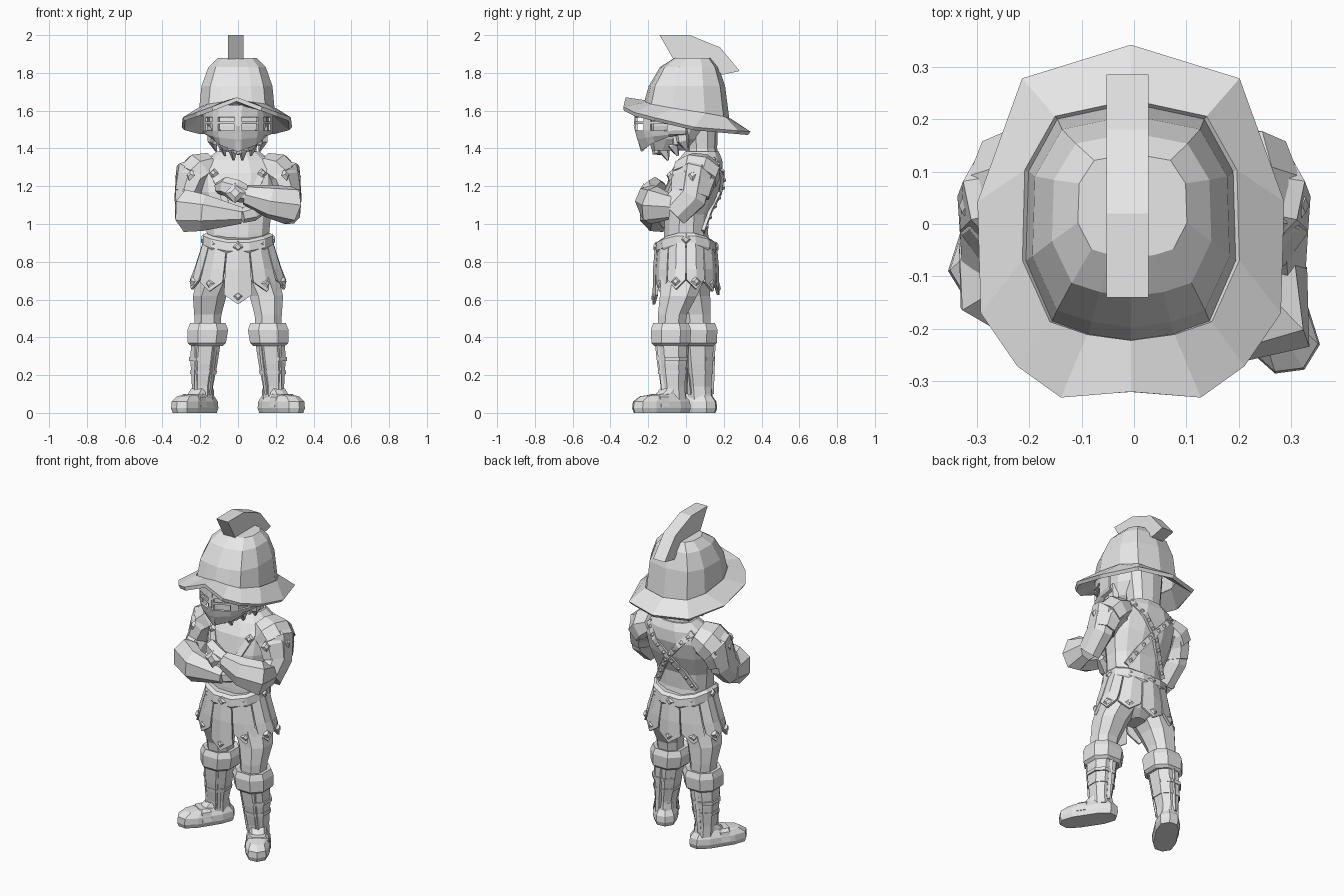
import bpy, bmesh, math
from mathutils import Vector, Matrix

old = bpy.data.objects.get("Cube")
if old:
    bpy.data.objects.remove(old)

grey = bpy.data.materials.new("plain grey")
grey.use_nodes = True
grey.diffuse_color = (0.8, 0.8, 0.8, 1)
grey.node_tree.nodes["Principled BSDF"].inputs["Base Color"].default_value = (0.8, 0.8, 0.8, 1)


def finish(name, bm, thick=0):
    bmesh.ops.recalc_face_normals(bm, faces=bm.faces)
    me = bpy.data.meshes.new(name)
    bm.to_mesh(me)
    bm.free()
    me.materials.append(grey)
    ob = bpy.data.objects.new(name, me)
    bpy.context.scene.collection.objects.link(ob)
    if thick:
        mod = ob.modifiers.new("thickness", 'SOLIDIFY')
        mod.thickness = thick
        mod.offset = 0
    return ob


def skin(name, rings, caps=(True, True), closed=True, thick=0, skip=lambda r, c: False):
    """Join point rings of equal length into one surface."""
    bm = bmesh.new()
    rows = [[bm.verts.new(p) for p in ring] for ring in rings]
    n = len(rows[0])
    for r in range(len(rows) - 1):
        for c in range(n if closed else n - 1):
            if not skip(r, c):
                d = (c + 1) % n
                bm.faces.new((rows[r][c], rows[r][d], rows[r + 1][d], rows[r + 1][c]))
    if caps[0]:
        bm.faces.new(rows[0])
    if caps[1]:
        bm.faces.new(rows[-1])
    return finish(name, bm, thick)


def loft(name, rows, n=10, power=0.85, sag=0, move=Matrix()):
    """Stacked rounded rings, each row being z, cx, cy, rx, ry; sag lowers front and back."""
    rings = []
    for z, cx, cy, rx, ry in rows:
        ring = []
        for i in range(n):
            a = math.tau * (i + 0.5) / n
            c, s = math.cos(a), math.sin(a)
            x = math.copysign(abs(c) ** power, c) * rx
            y = math.copysign(abs(s) ** power, s) * ry
            ring.append(move @ Vector((cx + x, cy + y, z - sag * s * s)))
        rings.append(ring)
    return skin(name, rings)


def limb(name, pts, radii, n=8, up=(0, 0, 1)):
    """Tube along a path, radii being (sideways, upward) pairs."""
    pts = [Vector(p) for p in pts]
    rings = []
    for i, p in enumerate(pts):
        t = (pts[min(i + 1, len(pts) - 1)] - pts[max(i - 1, 0)]).normalized()
        side = t.cross(Vector(up)).normalized()
        top = side.cross(t)
        a, b = radii[i]
        rings.append([p + side * a * math.cos(math.tau * (k + .5) / n)
                      + top * b * math.sin(math.tau * (k + .5) / n) for k in range(n)])
    return skin(name, rings)


def stud(name, at, normal, size=0.03, height=0.016):
    """Diamond shaped stud."""
    bm = bmesh.new()
    bmesh.ops.create_cone(bm, cap_ends=True, segments=4, radius1=size, radius2=size * .45, depth=height)
    turn = Vector(normal).to_track_quat('Z', 'Y').to_matrix().to_4x4()
    bm.transform(Matrix.Translation(at) @ turn)
    return finish(name, bm)


def mirrored(half):
    """Complete a back-to-front half outline, set slightly to the right."""
    whole = half + [(-x, y, z) for x, y, z in half[-2:0:-1]]
    return [(x - .006, y, z) for x, y, z in whole]


# Helmet: brim, dome and crest
brim_edge = mirrored([(0, .335, 1.48), (.203, .272, 1.485), (.285, .04, 1.505), (.28, -.17, 1.555),
                      (.212, -.27, 1.58), (.13, -.33, 1.61), (0, -.32, 1.66)])
base = mirrored([(0, .23, 1.55), (.14, .2, 1.56), (.195, .1, 1.58), (.2, -.07, 1.605),
                 (.15, -.185, 1.625), (.08, -.21, 1.635), (0, -.222, 1.645)])


def dome_ring(wide, deep, centre, z):
    return [(x * wide, centre + (y - .004) * deep, z) for x, y, _ in base]


skin("helmet_brim", [brim_edge, base], (False, False), thick=.022)
skin("helmet_dome", [base, dome_ring(.94, .895, .005, 1.73), dome_ring(.76, .69, .018, 1.83),
                     dome_ring(.52, .44, .035, 1.878)], (False, True))
crest = [(-.14, 2), (.02, 2), (.18, 1.935), (.285, 1.81), (.19, 1.79), (.13, 1.85), (-.06, 1.86)]
skin("helmet_crest", [[(x, y, z) for y, z in crest] for x in (-.052, .028)])

# Head, neck and beard
loft("head", [(1.39, 0, -.09, .08, .09), (1.45, 0, -.05, .13, .15), (1.52, 0, -.03, .155, .17),
              (1.63, 0, -.01, .16, .18)])
loft("neck", [(1.3, 0, .09, .12, .09), (1.4, 0, .085, .1, .08), (1.58, 0, .08, .12, .09)])
for i in range(11):
    x = (i - 5) * .027
    back = -.155 + abs(x) * .95
    rise = abs(x) * .45
    limb("beard_lock", [(x, back, 1.46 + rise), (x, back + .01, 1.38 + rise),
                        (x * .85, back + .035, 1.325 + rise + .045 * (i % 2))],
         [(.026, .04), (.026, .035), (.006, .006)], 5, (0, 1, 0))

# Face guard with barred eye openings
half_angles = [6, 34, 46, 68, 90]
angles = [math.radians(a) for a in [-a for a in half_angles[::-1]] + half_angles]


def guard_row(z, size, rise):
    return [(.18 * size * math.sin(a), -.265 * size * math.cos(a), z + rise * math.sin(a) ** 2)
            for a in angles]


skin("face_guard", [guard_row(1.63, .98, 0), guard_row(1.565, 1, 0), guard_row(1.543, 1, 0),
                    guard_row(1.53, 1, 0), guard_row(1.495, 1, 0), guard_row(1.45, .96, .03),
                    guard_row(1.39, .87, .09)],
     (False, False), False, .012, lambda r, c: r in (1, 3) and c in (1, 3, 5, 7))
limb("guard_ridge", [(0, -.262, 1.62), (0, -.27, 1.52), (0, -.232, 1.385)], [(.014, .01)] * 3, 4, (0, -1, 0))

# Torso and belt
loft("torso", [(.84, 0, .01, .17, .13), (.95, 0, .0, .17, .12), (1.05, 0, .005, .18, .12),
               (1.17, 0, .03, .21, .145), (1.27, 0, .055, .215, .145), (1.34, 0, .075, .175, .12),
               (1.385, 0, .085, .115, .09)], 12)
loft("belt", [(.88, 0, 0, .185, .155), (.895, 0, 0, .192, .165), (.94, 0, 0, .19, .16),
              (.955, 0, 0, .175, .14)], 12, sag=.04)
for k in range(8):
    a = math.tau * k / 8
    n = Vector((math.cos(a), math.sin(a), 0))
    stud("belt_stud", (n.x * .188, n.y * .163, .918 - .04 * n.y ** 2), n, .032)

# Studded shoulder straps crossing on the back and reaching over the chest
for s in (-1, 1):
    path = [Vector(p) for p in ((s * .15, .145, 1.34), (s * .08, .195, 1.26), (0, .182, 1.17),
                                (-s * .07, .13, 1.07), (-s * .13, .09, .96))]
    limb("back_strap", path, [(.024, .012)] * 5, 4, (0, 1, 0))
    for a, b in zip(path, path[1:]):
        for t in (.3, .75):
            stud("strap_stud", a.lerp(b, t) + Vector((0, .012, 0)), (0, 1, 0), .016)
    limb("chest_strap", [(s * .15, .02, 1.35), (s * .13, -.06, 1.27), (s * .08, -.115, 1.16),
                         (s * .05, -.12, 1.05)], [(.025, .012)] * 4, 4, (0, -1, 0))
    stud("chest_stud", (s * .13, -.075, 1.27), (s * .3, -1, .4), .028)

# Shorts and hanging skirt flaps
loft("shorts", [(.665, 0, .01, .05, .06), (.7, 0, .01, .13, .1), (.76, 0, .005, .2, .14),
                (.9, 0, .0, .178, .14)], 12)
for k in range(10):
    mid = -math.pi / 2 + math.tau * k / 10
    wide = math.tau / 21
    # The front flap hangs lowest, the side flaps highest
    low = -.05 if k == 0 else .03 * abs(math.cos(mid))

    def rim(a, rx, ry, z):
        return Vector((rx * math.cos(a), ry * math.sin(a), z))

    rows = []
    for a, bulge, tip in ((mid - wide, 0, .675), (mid, .008, .625), (mid + wide, 0, .675)):
        rows.append([rim(a, .18 + bulge, .148 + bulge, .9), rim(a, .225 + bulge, .16 + bulge, .76),
                     rim(a, .248 + bulge, .162 + bulge, tip + low)])
    skin("skirt_flap", rows, (False, False), False, .014)
    stud("flap_stud", rim(mid, .257, .174, .668 + low), rim(mid, 1, 1, .2), .03)

# Shoulders with overlapping plates, upper arms
for s in (-1, 1):
    limb("upper_arm", [(s * .16, .07, 1.27), (s * .25, .045, 1.25), (s * .27, .02, 1.15), (s * .272, -.07, 1.06)],
         [(.1, .09), (.1, .1), (.07, .1), (.06, .09)], 8, (0, -1, 0))
    limb("shoulder_plate", [(s * .14, .075, 1.315), (s * .2, .06, 1.285), (s * .245, .045, 1.24)],
         [(.07, .1), (.1, .13), (.095, .125)], 8, (0, -1, 0))
    limb("lower_shoulder_plate", [(s * .21, .055, 1.265), (s * .245, .035, 1.225), (s * .265, .02, 1.155)],
         [(.09, .12), (.09, .122), (.074, .11)], 8, (0, -1, 0))
    for y in (-.085, .035):
        stud("shoulder_stud", (s * (.255 + .065 * (y > 0)), y, 1.26), (s, -.9 * (y < 0), .5), .032)

# Crossed forearms: the left one lies over the right
limb("left_bracer", [(.27, -.085, 1.09), (.275, -.18, 1.1), (.17, -.195, 1.12), (.04, -.19, 1.155)],
     [(.06, .07), (.08, .105), (.075, .09), (.045, .055)], 7)
limb("left_hand", [(.05, -.19, 1.155), (-.01, -.19, 1.175), (-.07, -.16, 1.2), (-.11, -.12, 1.19)],
     [(.04, .045), (.045, .06), (.04, .05), (.02, .03)], 6)
stud("bracer_stud", (-.015, -.235, 1.165), (0, -1, .1), .055)
limb("right_bracer", [(-.28, -.03, 1.07), (-.268, -.12, 1.07), (-.18, -.175, 1.06), (.02, -.17, 1.045)],
     [(.06, .075), (.082, .115), (.078, .1), (.045, .045)], 7)
limb("right_hand", [(.02, -.17, 1.045), (.08, -.15, 1.06), (.15, -.12, 1.09)],
     [(.04, .04), (.045, .045), (.025, .025)], 6)

# Legs, greaves and shoes: the left leg stands ahead of the right
for s, y, side in ((1, -.08, "left"), (-1, .06, "right")):
    loft(side + "_thigh", [(.42, s * .16, y, .07, .075), (.52, s * .16, y * .9, .077, .082),
                           (.62, s * .15, y * .5, .095, .105), (.72, s * .112, y * .2, .108, .125),
                           (.84, s * .09, 0, .09, .13)], 8)
    loft(side + "_greave", [(.07, s * .188, y + .015, .058, .068), (.14, s * .188, y + .01, .06, .068),
                            (.26, s * .18, y + .005, .076, .083), (.38, s * .17, y, .085, .092)], 8)
    loft(side + "_greave_cuff", [(.355, s * .165, y, .09, .095), (.37, s * .165, y, .108, .11),
                                 (.44, s * .16, y, .115, .114), (.475, s * .16, y, .1, .1),
                                 (.47, s * .16, y, .075, .08)], 8)
    for z, r in ((.205, .07), (.275, .077)):
        loft(side + "_greave_band", [(z, s * .184, y + .007, r + .004, r + .01),
                                     (z + .02, s * .182, y + .007, r + .006, r + .012)], 8)
    for a in (-.9, -2.24, 1.57):
        limb(side + "_greave_rib", [(s * .188 + .056 * math.cos(a), y + .012 + .062 * math.sin(a), .1),
                                    (s * .17 + .078 * math.cos(a), y + .083 * math.sin(a), .37)],
             [(.014, .014)] * 2, 4)
    turn = Matrix.Translation((s * .229, y - .05, 0)) @ Matrix.Rotation(s * math.radians(33), 4, 'Z')
    loft(side + "_shoe", [(0, 0, 0, .066, .168), (.025, 0, 0, .074, .176), (.06, 0, 0, .071, .172),
                          (.088, 0, .01, .056, .14), (.1, 0, .06, .05, .085), (.13, 0, .075, .05, .065)],
         10, .7, move=turn)
    loft(side + "_shoe_strap", [(.03, 0, -.02, .077, .04), (.084, 0, -.02, .064, .04),
                                (.1, 0, -.02, .045, .035)], 8, .4, move=turn)
